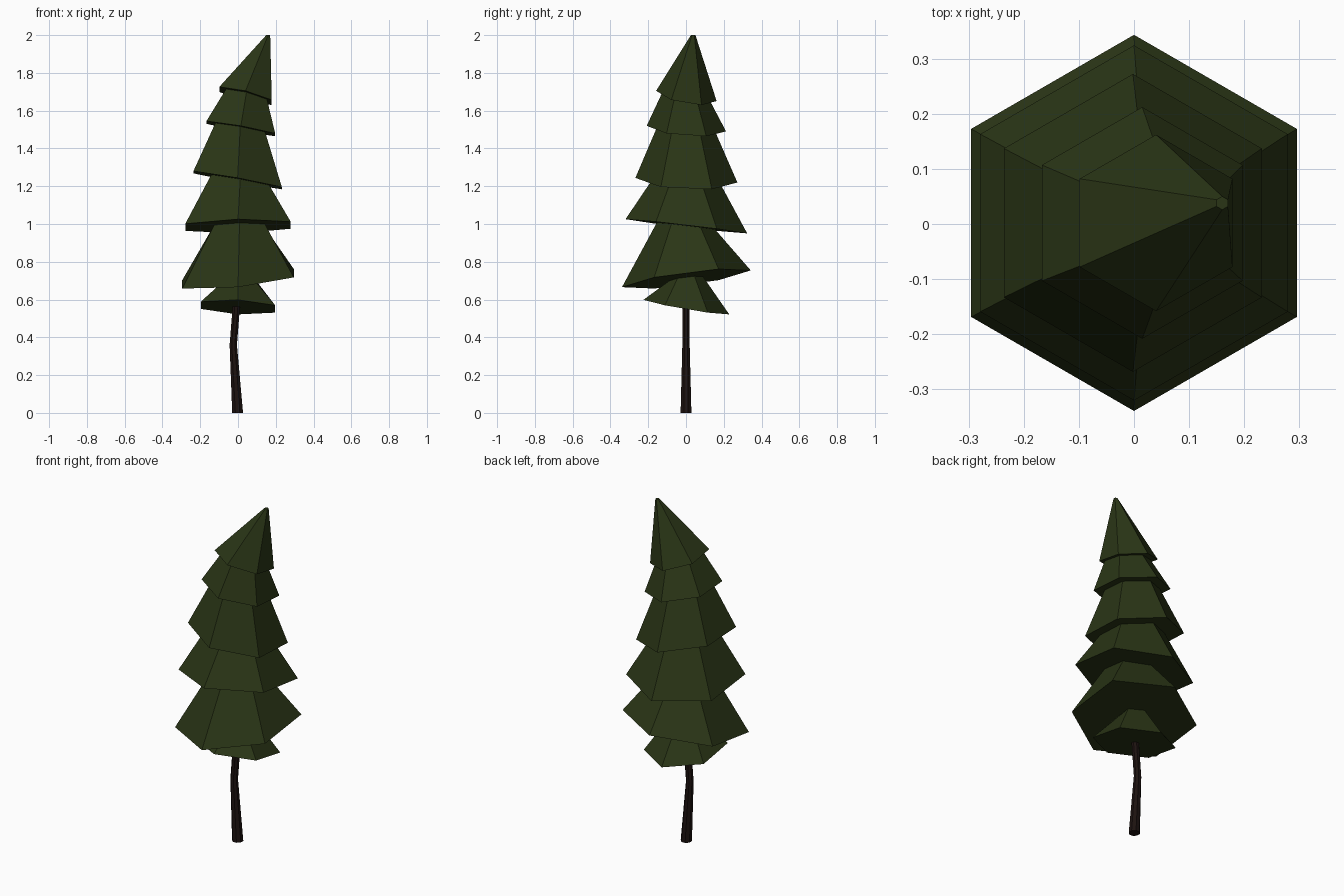
import bpy
from math import cos, sin, tau

if "Cube" in bpy.data.objects:
    bpy.data.objects.remove(bpy.data.objects["Cube"])


def material(name, rgb):
    mat = bpy.data.materials.new(name)
    mat.diffuse_color = (*rgb, 1)
    mat.use_nodes = True
    mat.node_tree.nodes["Principled BSDF"].inputs["Base Color"].default_value = mat.diffuse_color
    return mat


def loft(name, rings, sides, mat):
    """Closed flat-shaded skin through rings (cx, cy, z, radius, x slope, y slope)."""
    verts, faces = [], []
    for cx, cy, z, r, ax, ay in rings:
        for k in range(sides):
            t = tau * (k + 0.5) / sides
            dx, dy = r * cos(t), r * sin(t)
            verts.append((cx + dx, cy + dy, z + ax * dx + ay * dy))
    for i in range(len(rings) - 1):
        for k in range(sides):
            a, b = i * sides + k, i * sides + (k + 1) % sides
            faces.append((a, b, b + sides, a + sides))
    faces.append(tuple(reversed(range(sides))))
    faces.append(tuple(range(len(verts) - sides, len(verts))))
    mesh = bpy.data.meshes.new(name)
    mesh.from_pydata(verts, [], faces)
    mesh.materials.append(mat)
    obj = bpy.data.objects.new(name, mesh)
    bpy.context.collection.objects.link(obj)
    return obj


green = material("needles", (0.023, 0.036, 0.008))
brown = material("bark", (0.012, 0.006, 0.005))

# Trunk: slightly bent tapering pole
loft("trunk", [
    (-0.002, 0, 0.00, 0.031, 0, 0),
    (-0.025, 0, 0.36, 0.021, 0, 0),
    (-0.006, 0, 0.60, 0.021, 0, 0),
], 8, brown)

# Tiers: skirt centre x, z, skirt radius, x slope, y slope, neck radius below, neck x
tiers = [
    (0.000, 0.56, 0.227, -0.05, -0.17, None, 0),
    (0.000, 0.71, 0.341, 0.10, 0.13, 0.09, 0.00),
    (0.000, 0.988, 0.322, 0.02, -0.117, 0.155, 0.008),
    (-0.002, 1.232, 0.27, -0.18, -0.045, 0.177, 0.012),
    (0.015, 1.505, 0.21, -0.18, -0.07, 0.152, 0.012),
    (0.040, 1.678, 0.16, -0.25, -0.17, 0.125, 0.045),
]

# Foliage: each skirt's underside turns in to the neck of the tier below
rings = []
for cx, z, r, ax, ay, neck, nx in tiers:
    if neck:
        rings.append((nx, 0, z + ax * (nx - cx), neck, ax, ay))
    rings.append((cx, 0.002, z, r, ax, ay))
rings.append((0.160, 0.038, 2.0, 0.012, 0, 0))
loft("foliage", rings, 6, green)
